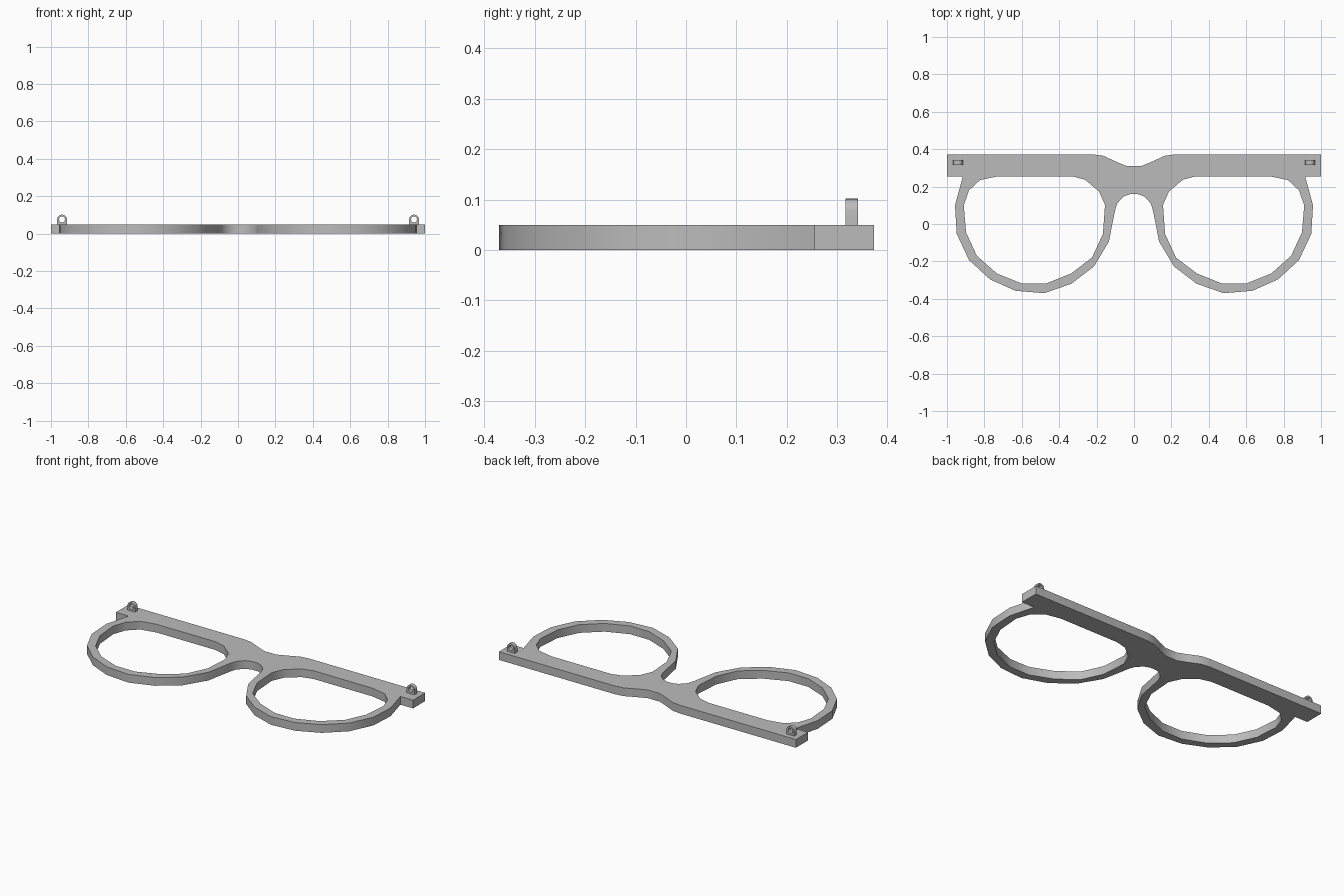
import bpy, bmesh, math

if "Cube" in bpy.data.objects:
    bpy.data.objects.remove(bpy.data.objects["Cube"])

THICK = 0.05

grey = bpy.data.materials.new("matte grey")
grey.use_nodes = True
grey.diffuse_color = (0.5, 0.5, 0.5, 1)
grey.node_tree.nodes["Principled BSDF"].inputs["Base Color"].default_value = (0.5, 0.5, 0.5, 1)


def plate(name, loops, depth):
    """Fill closed 2D loops (outline plus holes) and extrude them upwards."""
    bm = bmesh.new()
    edges = []
    for loop in loops:
        vs = [bm.verts.new((x, y, 0)) for x, y in loop]
        edges += [bm.edges.new((a, b)) for a, b in zip(vs, vs[1:] + vs[:1])]
    bmesh.ops.triangle_fill(bm, edges=edges, use_beauty=True)
    out = bmesh.ops.extrude_face_region(bm, geom=bm.faces[:])
    top = [g for g in out["geom"] if isinstance(g, bmesh.types.BMVert)]
    bmesh.ops.translate(bm, verts=top, vec=(0, 0, depth))
    bmesh.ops.recalc_face_normals(bm, faces=bm.faces[:])
    mesh = bpy.data.meshes.new(name)
    bm.to_mesh(mesh)
    bm.free()
    mesh.materials.append(grey)
    ob = bpy.data.objects.new(name, mesh)
    bpy.context.collection.objects.link(ob)
    bpy.ops.object.select_all(action="DESELECT")
    ob.select_set(True)
    bpy.context.view_layer.objects.active = ob
    bpy.ops.object.shade_smooth_by_angle(angle=math.radians(30))
    return ob


def mirror(points):
    return [(-x, y) for x, y in reversed(points)]


# Half outline: brow bar, end tab, rim, nose bridge
half = [(0.04, 0.31), (0.10, 0.335), (0.165, 0.365), (0.22, 0.372), (1, 0.372),
        (1, 0.255), (0.915, 0.255), (0.957, 0.10), (0.948, -0.053),
        (0.882, -0.193), (0.77, -0.296), (0.634, -0.357), (0.48, -0.37),
        (0.336, -0.32), (0.214, -0.227), (0.134, -0.094), (0.102, 0.07),
        (0.09, 0.11), (0.055, 0.147), (0.02, 0.16)]
# Lens opening
lens = [(0.727, 0.255), (0.33, 0.255), (0.262, 0.237), (0.187, 0.174),
        (0.155, 0.102), (0.166, -0.053), (0.225, -0.18), (0.337, -0.265),
        (0.47, -0.318), (0.6, -0.318), (0.733, -0.265), (0.84, -0.17),
        (0.898, -0.045), (0.91, 0.10), (0.882, 0.18), (0.823, 0.235)]

plate("spectacle_frame", [half + mirror(half), lens, mirror(lens)], THICK)


# Hinge loops: upright rounded eyelets near both ends
def circle(r, start, end, n):
    return [(r * math.cos(a), r * math.sin(a))
            for a in (start + (end - start) * i / n for i in range(n + 1))]


R = 0.026
eyelet = circle(R, 0, math.pi, 10) + [(-R, -R - 0.002), (R, -R - 0.002)]
hole = circle(0.016, 0, 2 * math.pi, 20)[:-1]
for side, x in (("left", 0.941), ("right", -0.941)):
    loop = plate(side + "_hinge_loop", [eyelet, hole], 0.025)
    loop.rotation_euler.x = math.pi / 2
    loop.location = (x, 0.341, THICK + R)
